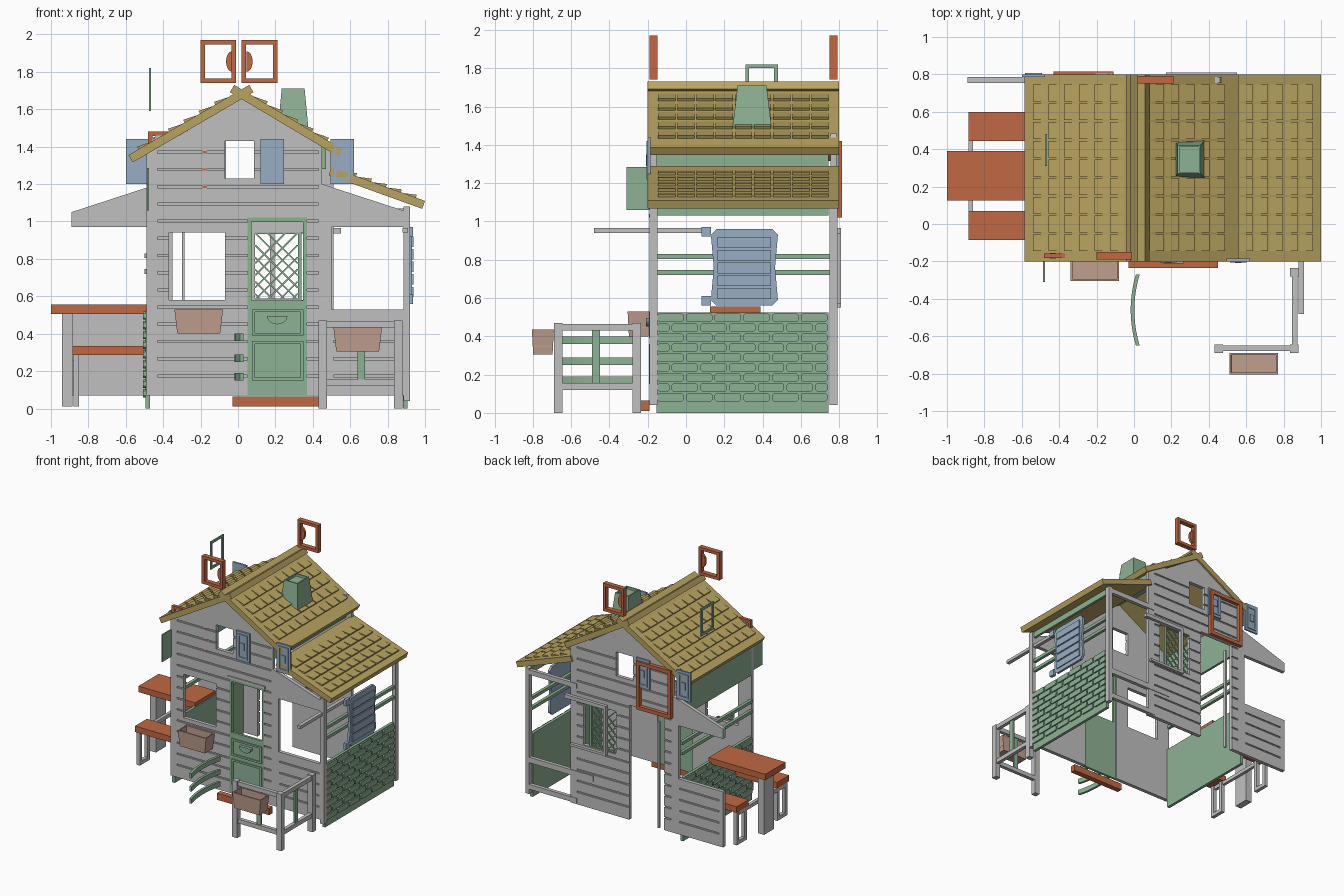
import bpy, bmesh, math
from mathutils import Matrix, Vector

if "Cube" in bpy.data.objects:
    bpy.data.objects.remove(bpy.data.objects["Cube"])


def material(name, *rgb):
    mat = bpy.data.materials.new(name)
    mat.use_nodes = True
    mat.diffuse_color = (*rgb, 1)
    mat.node_tree.nodes["Principled BSDF"].inputs["Base Color"].default_value = (*rgb, 1)
    return mat


GRAY = material("light gray", .53, .53, .53)
ORANGE = material("terracotta", .53, .14, .055)
GREEN = material("sage green", .27, .45, .3)
TAN = material("straw", .48, .37, .12)
BLUE = material("dusty blue", .31, .42, .55)
BEIGE = material("clay beige", .52, .35, .27)


def finish(name, bm, mat):
    bmesh.ops.recalc_face_normals(bm, faces=bm.faces)
    mesh = bpy.data.meshes.new(name)
    bm.to_mesh(mesh)
    bm.free()
    mesh.materials.append(mat)
    obj = bpy.data.objects.new(name, mesh)
    bpy.context.scene.collection.objects.link(obj)
    return obj


def add_box(bm, x0, x1, y0, y1, z0, z1):
    size = Matrix.Diagonal((x1 - x0, y1 - y0, z1 - z0, 1))
    middle = Matrix.Translation(((x0 + x1) / 2, (y0 + y1) / 2, (z0 + z1) / 2))
    return bmesh.ops.create_cube(bm, size=1, matrix=middle @ size)["verts"]


def boxes(name, mat, *items):
    bm = bmesh.new()
    for item in items:
        add_box(bm, *item)
    return finish(name, bm, mat)


def add_prism(bm, points, axis, lo, hi):
    def place(p, d):
        return {"x": (d, *p), "y": (p[0], d, p[1]), "z": (*p, d)}[axis]
    face = bm.faces.new([bm.verts.new(place(p, lo)) for p in points])
    move = Vector(place((0, 0), hi - lo))
    new = bmesh.ops.extrude_face_region(bm, geom=[face])["geom"]
    bmesh.ops.translate(bm, verts=[v for v in new if isinstance(v, bmesh.types.BMVert)], vec=move)


def prism(name, mat, points, axis, lo, hi):
    bm = bmesh.new()
    add_prism(bm, points, axis, lo, hi)
    return finish(name, bm, mat)


def frame(x0, x1, y0, y1, z0, z1, t):
    """Four bars of a rectangular frame facing the front."""
    return [(x0, x0 + t, y0, y1, z0, z1), (x1 - t, x1, y0, y1, z0, z1),
            (x0 + t, x1 - t, y0, y1, z0, z0 + t), (x0 + t, x1 - t, y0, y1, z1 - t, z1)]


def tub(name, mat, x0, x1, y0, y1, z0, z1, top, bottom, depth):
    """Tapered box with a hollow in its top."""
    bm = bmesh.new()
    verts = add_box(bm, x0, x1, y0, y1, z0, z1)
    for v in verts:
        s = top if v.co.z > (z0 + z1) / 2 else bottom
        v.co.x = (x0 + x1) / 2 + (v.co.x - (x0 + x1) / 2) * s
        v.co.y = (y0 + y1) / 2 + (v.co.y - (y0 + y1) / 2) * s
    lid = max(bm.faces, key=lambda f: f.calc_center_median().z)
    bmesh.ops.inset_region(bm, faces=[lid], thickness=.014)
    new = bmesh.ops.extrude_face_region(bm, geom=[lid])["geom"]
    bmesh.ops.delete(bm, geom=[lid], context="FACES")
    bmesh.ops.translate(bm, verts=[v for v in new if isinstance(v, bmesh.types.BMVert)],
                        vec=(0, 0, -depth))
    return finish(name, bm, mat)


def turned(obj, name):
    """Copy for the opposite wall, turned half a circle."""
    copy = obj.copy()
    copy.name = name
    copy.matrix_world = Matrix.Translation((.02, .6, 0)) @ Matrix.Rotation(math.pi, 4, "Z")
    bpy.context.scene.collection.objects.link(copy)
    return copy


# Front and back plank walls with door, window and wing openings
wall = prism("front_wall", GRAY, [(-.49, .07), (.91, .07), (.91, 1.05), (.45, 1.2), (.45, 1.44),
             (.35, 1.46), (.02, 1.67), (-.31, 1.46), (-.44, 1.46), (-.49, 1.36)], "y", -.185, -.155)
openings = boxes("openings", GRAY, (-.37, -.07, -.3, 0, .58, .94), (.05, .37, -.3, 0, 0, 1.02),
                 (-.07, .085, -.3, 0, 1.23, 1.43), (.5, 1, -.3, 0, .53, .97))
rows = [.082 + .092 * k for k in range(1, 15)]
cuts = [(-.43, .43, -.2, -.176, z - .006, z + .006) for z in rows]
cuts += [(.51, .87, -.2, -.176, z - .006, z + .006) for z in rows if z < .5]
grooves = boxes("grooves", GRAY, *cuts)
for cutter in (openings, grooves):
    mod = wall.modifiers.new(cutter.name, "BOOLEAN")
    mod.operation, mod.solver, mod.object = "DIFFERENCE", "EXACT", cutter
graph = bpy.context.evaluated_depsgraph_get()
cut_mesh = bpy.data.meshes.new_from_object(wall.evaluated_get(graph))
wall.modifiers.clear()
wall.data = cut_mesh
for cutter in (openings, grooves):
    bpy.data.objects.remove(cutter)
turned(wall, "back_wall")

# Porch posts and rails
boxes("porch_posts", GRAY, *[(.885, .92, y, y + .04, .04, 1.08) for y in (-.19, .75)])
boxes("porch_back_rails", GRAY, (.45, .9, .76, .79, .08, .12), (.3, .9, .76, .79, .3, .345),
      (.45, .9, .76, .79, 1.03, 1.07))
boxes("porch_pole", GRAY, (.88, .91, -.48, .12, .94, .965))
boxes("window_pole", GRAY, (.17, .195, .78, .81, .56, .96), (.17, .55, .78, .81, .935, .965),
      (.17, .5, .78, .81, .55, .57), (-.3, -.285, .76, .78, .07, .95))
for side, x in (("left", .9), ("right", -.485)):
    boxes(side + "_rails", GREEN, *[(x - .015, x + .01, -.16, .76, z, z + .025) for z in (.72, .805)])
boxes("left_header", GREEN, (.885, .905, -.155, .745, 1.03, 1.08))
boxes("right_upper_wall", GREEN, (-.49, -.47, -.155, .745, 1.03, 1.36))
boxes("left_upper_wall", GREEN, (.45, .47, -.155, .745, 1.28, 1.4))


# Brick side walls
def brick_wall(name, x, out):
    bm = bmesh.new()
    add_box(bm, x - .012, x + .012, -.155, .745, 0, .525)
    height, length = .052, .15
    for row in range(9):
        z = .055 + row * height
        y = -.15 - (row % 2) * length / 2
        while y < .73:
            lo, hi = max(y, -.15), min(y + length - .012, .74)
            if hi - lo > .03:
                face = x + out * .012
                a, b = z + .004, z + height - .004
                c = .01
                add_prism(bm, [(lo, a + c), (lo + c, a), (hi - c, a), (hi, a + c), (hi, b - c),
                               (hi - c, b), (lo + c, b), (lo, b - c)], "x", face, face + out * .012)
            y += length
    return finish(name, bm, GREEN)


brick_wall("left_brick_wall", .895, 1)
brick_wall("right_brick_wall", -.483, -1)


# Shingled roofs, sloping from the upper to the lower end of a line
def roof(name, top, low, start, count, pitch):
    bm = bmesh.new()
    run, drop = low[0] - top[0], low[1] - top[1]
    length = math.hypot(run, drop)
    add_box(bm, 0, length, -.2, .8, -.045, 0)
    for row in range(count):
        u = start + row * pitch
        for col in range(9):
            y = -.15 + col * .1
            add_prism(bm, [(u, -.002), (u + pitch - .006, -.002), (u + pitch - .006, .016)],
                      "y", y + .005, y + .095)
    along = Vector((run, 0, drop)) / length
    normal = Vector((-drop, 0, run)) / length
    if normal.z < 0:
        normal.negate()
    basis = Matrix((along, (0, 1, 0), normal)).transposed().to_4x4()
    bmesh.ops.transform(bm, matrix=Matrix.Translation((top[0], 0, top[1])) @ basis, verts=bm.verts)
    return finish(name, bm, TAN)


roof("right_main_roof", (.06, 1.73), (-.585, 1.355), .12, 6, .095)
roof("left_main_roof", (-.02, 1.73), (.56, 1.385), .11, 5, .095)
roof("porch_roof", (.5, 1.29), (1, 1.11), .06, 5, .085)
tub("chimney", GREEN, .21, .38, .24, .45, 1.46, 1.71, .72, 1, .02)

# Gable shutters
for name, x in (("inner", .12), ("outer", .495)):
    bm = bmesh.new()
    add_box(bm, x, x + .125, -.2, -.185, 1.2, 1.44)
    for item in frame(x + .018, x + .107, -.207, -.2, 1.22, 1.42, .014):
        add_box(bm, *item)
    add_box(bm, x + .045, x + .08, -.208, -.2, 1.29, 1.35)
    turned(finish(name + "_front_shutter", bm, BLUE), name + "_back_shutter")

# Large side shutter with slats and hinges
bm = bmesh.new()
lo, hi, b, t, c = .13, .48, .56, .96, .03
add_prism(bm, [(lo + c, b), (hi - c, b), (hi, b + c), (hi - c / 2, .76), (hi, t - c), (hi - c, t),
               (lo + c, t), (lo, t - c), (lo + c / 2, .76), (lo, b + c)], "x", .91, .93)
for k in range(5):
    z = .595 + k * .067
    add_box(bm, .93, .938, .165, .445, z, z + .056)
for z in (.56, .92):
    add_box(bm, .91, .935, .08, .13, z, z + .05)
finish("side_shutter", bm, BLUE)
boxes("right_eave_shutter", GREEN, (-.486, -.476, -.31, -.19, 1.06, 1.285))

# Half door, its panels and upper frame
boxes("half_door", GREEN, (.05, .37, -.185, -.165, .07, .555))
boxes("half_door_panels", GREEN, *frame(.075, .35, -.194, -.185, .15, .36, .015),
      *frame(.075, .35, -.194, -.185, .39, .53, .015))
prism("door_handle", GREEN, [(.21 + .055 * math.cos(a), .495 + .045 * math.sin(a))
      for a in [math.pi * (1 + k / 8) for k in range(9)]], "y", -.21, -.185)
boxes("upper_door_frame", GREEN, *frame(.05, .37, -.185, -.165, .555, 1.02, .022))
boxes("door_trim", GRAY, (.04, .38, -.193, -.185, 1.02, 1.04))
boxes("doorstep", ORANGE, (-.03, .45, -.235, -.19, .01, .065))

# Lattice in the back window
bm = bmesh.new()
x0, x1, z0, z1, w = .09, .32, .58, .94, .006
for flip in (False, True):
    for k in range(-3, 6):
        c = k * .065
        a, b = max(0, c), min(x1 - x0, z1 - z0 + c)
        if b - a < .02:
            continue
        ends = [(a - w, a - c), (a + w, a - c), (b + w, b - c), (b - w, b - c)]
        add_prism(bm, [(x1 - p if flip else x0 + p, z0 + q) for p, q in ends], "y", .762, .772)
for item in frame(.07, .34, .76, .78, .57, .95, .018):
    add_box(bm, *item)
finish("window_lattice", bm, GREEN)

# Curved gate slats
outer = [(.002 + .028 * s * s, -.46 + .19 * s) for s in [k / 5 - 1 for k in range(11)]]
inner = [(x - .02, y) for x, y in reversed(outer)]
for k, z in enumerate((.15, .25, .36)):
    prism("gate_slat_%d" % k, GREEN, outer + inner, "z", z, z + .04)

# Corner fence with planters
boxes("fence", GRAY, (.43, .475, -.69, -.645, 0, .47), (.835, .88, -.69, -.645, 0, .47),
      (.835, .88, -.28, -.235, 0, .47),
      *[(.475, .835, -.68, -.65, z, z + .035) for z in (.12, .43)],
      *[(.845, .875, -.645, -.28, z, z + .035) for z in (.12, .43)])
boxes("fence_pickets", GREEN, (.64, .68, -.672, -.658, .155, .43), (.853, .867, -.49, -.45, .155, .43))
tub("fence_planter", BEIGE, .51, .77, -.805, -.69, .305, .435, 1, .88, .09)
tub("window_planter", BEIGE, -.34, -.08, -.305, -.19, .4, .53, 1, .88, .09)

# Table and benches on the right side
boxes("table_top", ORANGE, (-1, -.48, .125, .39, .505, .555))
boxes("table_leg", GRAY, (-.94, -.885, .19, .32, .01, .505))
boxes("bench_seats", ORANGE, (-.885, -.48, -.085, .07, .285, .335), (-.885, -.48, .445, .6, .285, .335))
legs = [(-.88, -.85, y, y + .03, .01, .285) for y in (-.07, .03, .46, .56)]
boxes("bench_legs", GRAY, *legs, (-.88, -.85, -.07, .06, .01, .04), (-.88, -.85, .46, .59, .01, .04),
      (-.885, -.86, -.05, .57, .255, .285))

# Frames on the ridge, walls and roof
for name, x, y, edge, way in (("front", -.2, -.19, -.028, -1), ("back", .02, .75, .046, 1)):
    bm = bmesh.new()
    for item in frame(x, x + .19, y, y + .04, 1.74, 1.97, .024):
        add_box(bm, *item)
    if way < 0:
        edge = x + .168
    add_prism(bm, [(edge + way * .032 * math.sin(a), 1.855 + .055 * math.cos(a))
                   for a in [math.pi * k / 8 for k in range(9)]], "y", y + .01, y + .03)
    finish(name + "_ridge_frame", bm, ORANGE)
boxes("front_gable_frame", ORANGE, *frame(-.48, -.165, -.183, -.158, 1.12, 1.48, .024))
boxes("back_gable_frame", ORANGE, *frame(-.43, -.11, .785, .815, 1.02, 1.42, .03))
ring = [(y0, y1, x0, x1, z0, z1) for x0, x1, y0, y1, z0, z1 in frame(.31, .48, -.476, -.466, 1.59, 1.82, .02)]
boxes("roof_handle", GREEN, *ring)
